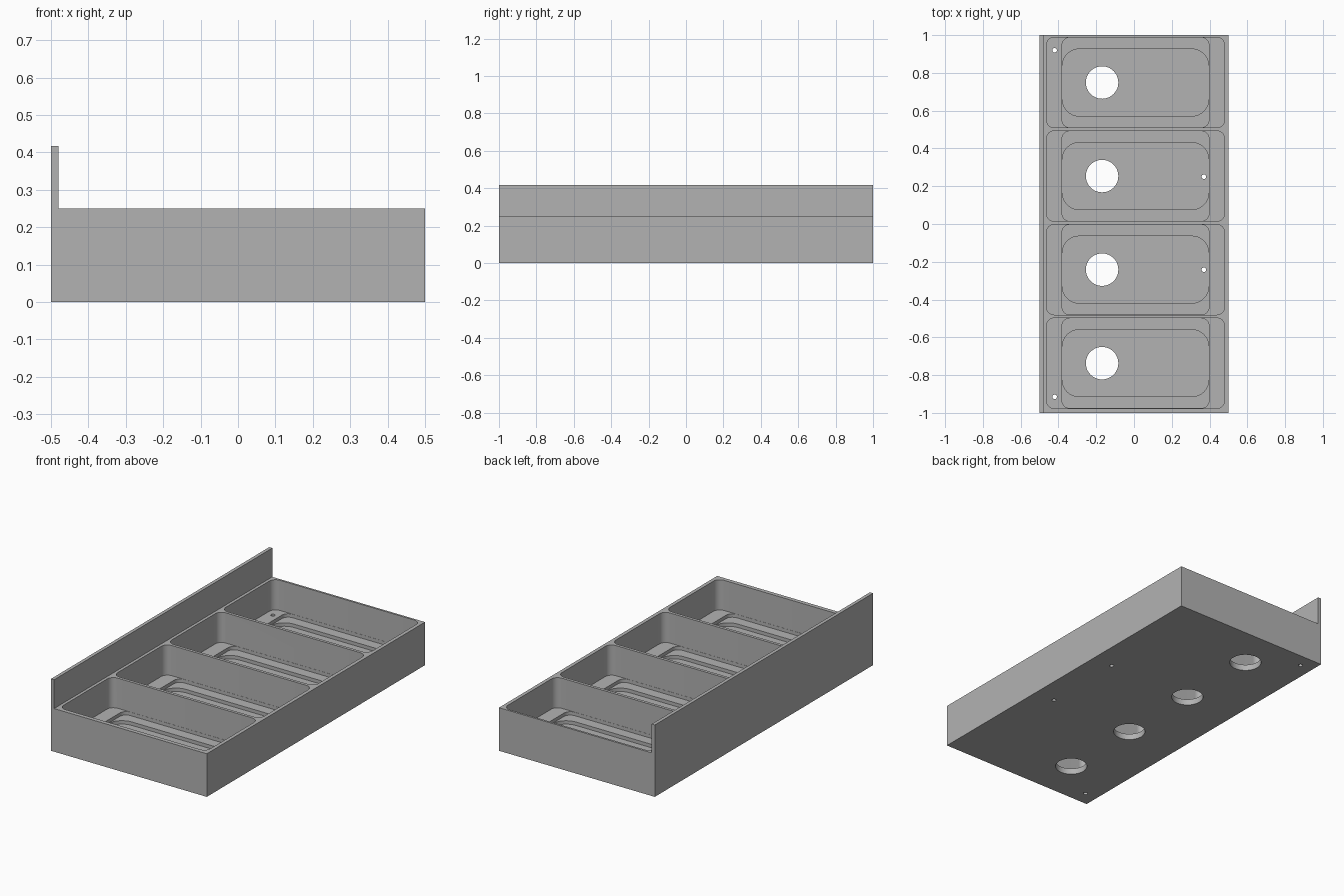
import bpy, bmesh, math

if "Cube" in bpy.data.objects:
    bpy.data.objects.remove(bpy.data.objects["Cube"])

grey = bpy.data.materials.new("grey")
grey.diffuse_color = (0.45, 0.45, 0.45, 1)
grey.use_nodes = True
grey.node_tree.nodes["Principled BSDF"].inputs["Base Color"].default_value = grey.diffuse_color


def prism(name, pts, offset, extrude):
    """Extrude a closed outline along a vector into a solid object."""
    bm = bmesh.new()
    face = bm.faces.new([bm.verts.new(p) for p in pts])
    top = bmesh.ops.extrude_face_region(bm, geom=[face])["geom"]
    bmesh.ops.translate(bm, vec=extrude,
                        verts=[g for g in top if isinstance(g, bmesh.types.BMVert)])
    bmesh.ops.translate(bm, vec=offset, verts=bm.verts)
    bmesh.ops.recalc_face_normals(bm, faces=bm.faces)
    mesh = bpy.data.meshes.new(name)
    bm.to_mesh(mesh)
    bm.free()
    ob = bpy.data.objects.new(name, mesh)
    bpy.context.collection.objects.link(ob)
    mesh.materials.append(grey)
    return ob


def rounded_rect(x0, x1, half_y, r, n=8):
    """Outline of a rectangle with round corners, centred on y = 0."""
    pts = []
    for i, (cx, cy) in enumerate([(x1 - r, half_y - r), (x0 + r, half_y - r),
                                  (x0 + r, r - half_y), (x1 - r, r - half_y)]):
        for k in range(n + 1):
            a = math.pi / 2 * (i + k / n)
            pts.append((cx + r * math.cos(a), cy + r * math.sin(a), 0))
    return pts


def circle(r, n):
    return [(r * math.cos(2 * math.pi * k / n), r * math.sin(2 * math.pi * k / n), 0)
            for k in range(n)]


def cut(body, outline, x, y, z0, z1):
    """Subtract a vertical prism from the body."""
    cutter = prism("cutter", outline, (x, y, z0), (0, 0, z1 - z0))
    cutter.hide_render = True
    mod = body.modifiers.new("cut", "BOOLEAN")
    mod.operation, mod.solver, mod.object = "DIFFERENCE", "EXACT", cutter
    bpy.context.view_layer.objects.active = body
    bpy.ops.object.modifier_apply(modifier=mod.name)
    bpy.data.objects.remove(cutter, do_unlink=True)


# Tray block with upright back plate, from one L-shaped profile
profile = [(-0.5, 0), (0.5, 0), (0.5, 0.25), (-0.48, 0.25), (-0.48, 0.417), (-0.5, 0.417)]
tray = prism("tray", [(x, -1, z) for x, z in profile], (0, 0, 0), (0, 2, 0))

LEDGE, STRIP, FLOOR = 0.075, 0.055, 0.035

# Four compartments: pocket, stepped floor, inner recess, large round hole
for i in range(4):
    y = 0.749 - 0.4953 * i
    cut(tray, rounded_rect(-0.463, 0.479, 0.239, 0.04), 0, y, LEDGE, 0.3)
    cut(tray, rounded_rect(-0.381, 0.397, 0.238, 0.04), 0, y, STRIP, 0.15)
    cut(tray, rounded_rect(-0.380, 0.396, 0.1775, 0.09), 0, y, FLOOR, 0.14)
    cut(tray, circle(0.086, 48), -0.169, y, -0.05, 0.13)

# Small screw holes
for x, y in [(-0.42, 0.92), (-0.42, -0.915), (0.37, 0.25), (0.37, -0.242)]:
    cut(tray, circle(0.012, 16), x, y, -0.05, 0.13)

bpy.ops.object.select_all(action="DESELECT")
tray.select_set(True)
bpy.context.view_layer.objects.active = tray
bpy.ops.object.shade_smooth_by_angle(angle=math.radians(30))
